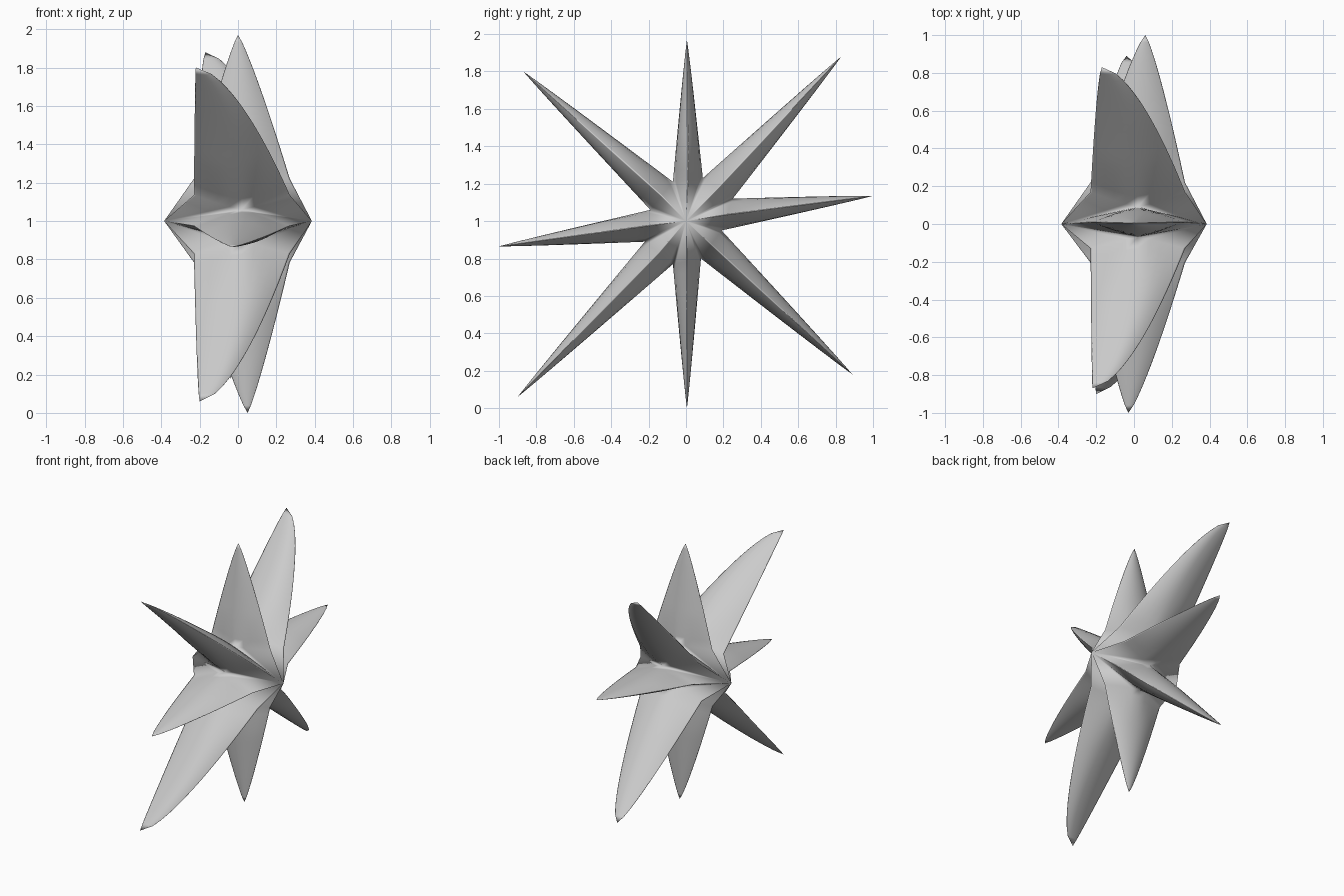
import bpy, bmesh, math
from mathutils import Vector

if "Cube" in bpy.data.objects:
    bpy.data.objects.remove(bpy.data.objects["Cube"])

CENTER = Vector((0, 0, 1))
APEX = 0.385                     # core points at x = +/- APEX
SEG, STEPS = 24, 18              # points around an arm, rings along it

# arm tips (x, y, z, curve): a lower curve value gives a fuller blade
TIPS = [(0.00, 0.005, 1.97, 0.85), (-0.17, 0.83, 1.88, 0.60),
        (0.06, 1.00, 1.135, 0.80), (-0.04, 0.89, 0.18, 0.65),
        (0.05, 0.005, 0.00, 0.85), (-0.20, -0.90, 0.06, 0.60),
        (-0.03, -1.00, 0.865, 0.80), (-0.22, -0.87, 1.80, 0.60)]
# notch after each arm (y, z)
NOTCH = [(0.09, 1.23), (0.25, 1.12), (0.19, 0.95), (0.08, 0.80),
         (-0.07, 0.77), (-0.22, 0.89), (-0.19, 1.06), (-0.07, 1.21)]

grey = bpy.data.materials.new("plain grey")
grey.diffuse_color = (0.6, 0.6, 0.6, 1)
grey.use_nodes = True
grey.node_tree.nodes["Principled BSDF"].inputs["Base Color"].default_value = grey.diffuse_color


def add_arm(bm, tip, left, right):
    """Blade from the notch pair to its tip: diamond section at the root, lens further out."""
    tx, ty, tz, curve = tip
    left, right = Vector((0, *left)), Vector((0, *right))
    base, side = (left + right) / 2, (right - left) / 2
    end = Vector((0, ty, tz))
    rings = []
    for i in range(STEPS):
        t = 1 - (1 - i / STEPS) ** 1.3        # rings crowd towards the tip
        t = i / STEPS * 0.5 + (i / STEPS) ** 0.8 * 0.5
        k = (1 - t) ** curve
        hi, lo = tx + (0.27 - tx) * k, tx + (-0.23 - tx) * k
        cx = 0.02 * (1 - t) + (hi + lo) / 2 * t
        power = 1.2 + 0.9 * min(1, t / 0.3)
        ring = []
        for j in range(SEG):
            a = 2 * math.pi * j / SEG
            c, s = math.cos(a), math.sin(a)
            x = cx + (hi - cx if c > 0 else cx - lo) * c
            w = math.copysign(max(0, 1 - abs(c) ** power), s) * (1 - t) ** 0.92
            p = base.lerp(end, t) + side * w
            ring.append(bm.verts.new((x, p.y, p.z)))
        rings.append(ring)
    point = bm.verts.new((tx, ty, tz))
    front = bm.verts.new(CENTER + Vector((APEX, 0, 0)))
    back = bm.verts.new(CENTER - Vector((APEX, 0, 0)))
    for j in range(SEG):
        n = (j + 1) % SEG
        for a, b in zip(rings, rings[1:]):
            bm.faces.new((a[j], a[n], b[n], b[j]))
        bm.faces.new((rings[-1][j], rings[-1][n], point))
        # core facet towards the nearer core point
        toward_front = math.cos(2 * math.pi * (j + 0.5) / SEG) > 0
        bm.faces.new((rings[0][n], rings[0][j], front if toward_front else back))


# eight-armed star, welded along the notches
bm = bmesh.new()
for i, tip in enumerate(TIPS):
    add_arm(bm, tip, NOTCH[i - 1], NOTCH[i])
bmesh.ops.remove_doubles(bm, verts=bm.verts, dist=0.0005)
bmesh.ops.recalc_face_normals(bm, faces=bm.faces)
mesh = bpy.data.meshes.new("star")
bm.to_mesh(mesh)
bm.free()
star = bpy.data.objects.new("star", mesh)
bpy.context.collection.objects.link(star)
mesh.materials.append(grey)
bpy.context.view_layer.objects.active = star
star.select_set(True)
bpy.ops.object.shade_smooth()
